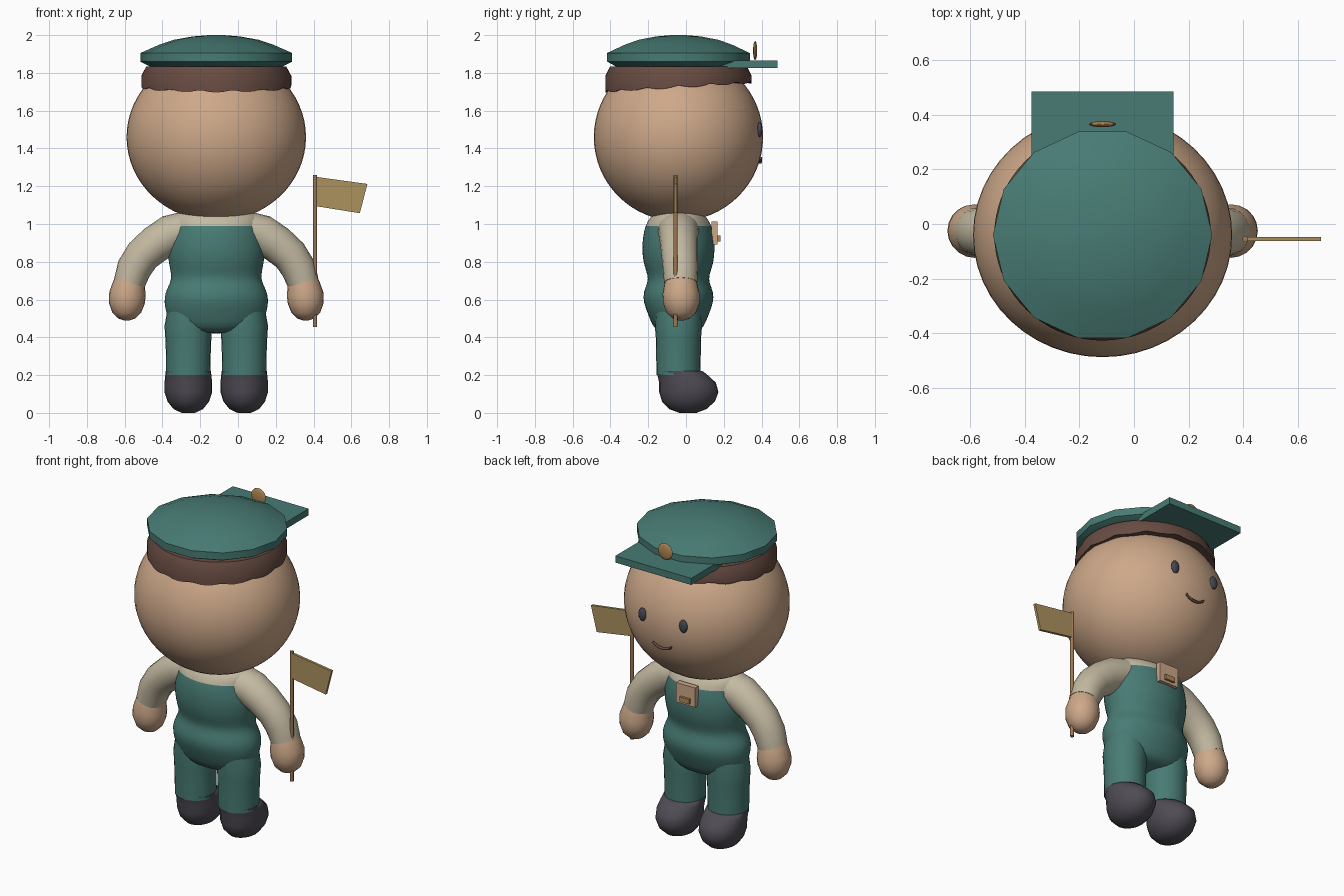
import bpy, bmesh, math
from mathutils import Vector, Matrix

if "Cube" in bpy.data.objects:
    bpy.data.objects.remove(bpy.data.objects["Cube"])

CX, CY = -0.115, -0.04   # body axis


def mat(name, rgb):
    m = bpy.data.materials.new(name)
    lin = [((c / 255 + 0.055) / 1.055) ** 2.4 for c in rgb]
    m.diffuse_color = (*lin, 1)
    m.use_nodes = True
    m.node_tree.nodes["Principled BSDF"].inputs["Base Color"].default_value = m.diffuse_color
    return m


TEAL = mat("teal cloth", (72, 123, 116))
SKIN = mat("skin", (205, 168, 137))
CREAM = mat("cream shirt", (196, 186, 162))
BROWN = mat("brown hair", (104, 76, 66))
DARK = mat("dark boots", (79, 76, 84))
EYE = mat("dark grey eye", (68, 72, 82))
FLAG = mat("mustard flag", (172, 146, 95))
GOLD = mat("bronze", (178, 138, 85))
WOOD = mat("wood", (160, 122, 86))


def finish(name, bm, mats, angle=40, subsurf=0):
    bmesh.ops.recalc_face_normals(bm, faces=bm.faces)
    me = bpy.data.meshes.new(name)
    bm.to_mesh(me)
    bm.free()
    ob = bpy.data.objects.new(name, me)
    bpy.context.collection.objects.link(ob)
    for m in mats:
        me.materials.append(m)
    if subsurf:
        ob.modifiers.new("smooth", 'SUBSURF').levels = subsurf
        ob.modifiers["smooth"].render_levels = subsurf
    bpy.ops.object.select_all(action='DESELECT')
    ob.select_set(True)
    bpy.context.view_layer.objects.active = ob
    if angle:
        bpy.ops.object.shade_smooth_by_angle(angle=math.radians(angle))
    return ob


def skin_rings(rings):
    """Bridge equal rings of points into a closed skin."""
    bm = bmesh.new()
    vs = [[bm.verts.new(p) for p in r] for r in rings]
    n = len(vs[0])
    for a, b in zip(vs, vs[1:]):
        for i in range(n):
            j = (i + 1) % n
            bm.faces.new((a[i], a[j], b[j], b[i]))
    bm.faces.new(vs[0][::-1])
    bm.faces.new(vs[-1])
    return bm


def ring(z, cx, cy, rx, ry, n=24):
    return [(cx + rx * math.cos(2 * math.pi * i / n),
             cy + ry * math.sin(2 * math.pi * i / n), z) for i in range(n)]


def tube(path, n=20):
    """Skin along a path of (point, radius in the xz plane, radius in y)."""
    rings = []
    pts = [Vector(p[0]) for p in path]
    for k, (p, r, ry) in enumerate(path):
        d = (pts[min(k + 1, len(pts) - 1)] - pts[max(k - 1, 0)]).normalized()
        side = Vector((0, 1, 0)).cross(d).normalized()
        rings.append([pts[k] + side * r * math.cos(t) + Vector((0, ry * math.sin(t), 0))
                      for t in (2 * math.pi * i / n for i in range(n))])
    return skin_rings(rings)


def ball(name, c, r, m, u=32, v=20, angle=60):
    bm = bmesh.new()
    bmesh.ops.create_uvsphere(bm, u_segments=u, v_segments=v, radius=1,
                              matrix=Matrix.Translation(c) @ Matrix.Diagonal((*r, 1)))
    return finish(name, bm, [m], angle)


def box(name, lo, hi, m):
    bm = bmesh.new()
    lo, hi = Vector(lo), Vector(hi)
    bmesh.ops.create_cube(bm, size=1, matrix=Matrix.Translation((lo + hi) / 2)
                          @ Matrix.Diagonal((*(hi - lo), 1)))
    return finish(name, bm, [m], 0)


def head_y(dx, z):
    return CY + 0.448 * math.sqrt(1 - (dx / 0.475) ** 2 - ((z - 1.46) / 0.445) ** 2)


# Head
ball("head", (CX, CY, 1.46), (0.475, 0.448, 0.445), SKIN, 48, 32)

# Torso: overalls with the shirt showing above the bib
prof = [(0.42, 0.13, 0.09), (0.45, 0.235, 0.135), (0.52, 0.265, 0.16), (0.585, 0.278, 0.187),
        (0.64, 0.272, 0.187), (0.69, 0.243, 0.163), (0.73, 0.238, 0.162), (0.79, 0.252, 0.187),
        (0.87, 0.262, 0.194), (0.94, 0.25, 0.188), (0.99, 0.235, 0.176),
        (1.03, 0.24, 0.155), (1.08, 0.2, 0.11)]
bm = skin_rings([ring(z, CX, CY, rx, ry, 32) for z, rx, ry in prof])
for f in bm.faces:
    f.material_index = int(f.calc_center_median().z > 0.992)
finish("overalls", bm, [TEAL, CREAM], 80, 1)

for s, side in ((-1, "left"), (1, "right")):
    X = lambda dx: CX + s * dx
    # Trouser leg
    finish(side + "_leg", skin_rings([ring(z, X(0.148), CY, r, ry) for z, r, ry in (
        (0.2, 0.117, 0.116), (0.3, 0.118, 0.118), (0.4, 0.122, 0.12), (0.46, 0.126, 0.125),
        (0.55, 0.11, 0.12))]), [TEAL], 70)
    # Boot
    finish(side + "_boot", skin_rings([ring(z, X(0.148), cy, rx, ry) for z, cy, rx, ry in (
        (0, 0.01, 0.035, 0.045), (0.02, 0.01, 0.078, 0.098), (0.06, 0.013, 0.11, 0.14),
        (0.11, 0.015, 0.126, 0.157), (0.16, 0.008, 0.126, 0.15), (0.2, -0.018, 0.122, 0.133),
        (0.222, -0.035, 0.12, 0.121))]), [DARK], 70)
    # Sleeve
    finish(side + "_sleeve", tube([
        ((X(0.17), -0.04, 0.965), 0.1, 0.11), ((X(0.24), -0.04, 0.945), 0.105, 0.105),
        ((X(0.32), -0.037, 0.895), 0.1, 0.1), ((X(0.39), -0.034, 0.835), 0.095, 0.096),
        ((X(0.435), -0.03, 0.765), 0.092, 0.093), ((X(0.46), -0.028, 0.69), 0.084, 0.088)]),
        [CREAM], 70)
    # Hand
    finish(side + "_hand", tube([
        ((X(0.455), -0.028, 0.715), 0.078, 0.08), ((X(0.462), -0.027, 0.68), 0.086, 0.088),
        ((X(0.47), -0.026, 0.63), 0.097, 0.098), ((X(0.474), -0.025, 0.58), 0.095, 0.096),
        ((X(0.474), -0.025, 0.53), 0.076, 0.078), ((X(0.474), -0.025, 0.5), 0.045, 0.045),
        ((X(0.474), -0.025, 0.49), 0.015, 0.015)]), [SKIN], 70)
    # Eye
    ball(side + "_eye", (X(0.14), head_y(0.14, 1.5) + 0.004, 1.5), (0.027, 0.014, 0.04), EYE, 16, 10)

# Hair band with a scalloped lower edge, shorter over the face
n = 72


def hem(x, y, z):
    a = math.atan2(y - CY, x - CX)
    return (x, y, z + 0.024 * (1 + math.sin(a)) - 0.014 * abs(math.sin(7 * a)))


low = [hem(*p) for p in ring(1.71, CX, CY, 0.397, 0.386, n)]
inner = [hem(*p) for p in ring(1.715, CX, CY, 0.33, 0.32, n)]
finish("hair", skin_rings([inner, low, ring(1.785, CX, CY, 0.397, 0.387, n),
                           ring(1.835, CX, CY, 0.37, 0.362, n)]), [BROWN], 40)

# Cap crown, fourteen-sided
finish("cap_crown", skin_rings([ring(z, CX, CY, r, r * 0.965, 14) for z, r in (
    (1.828, 0.34), (1.86, 0.402), (1.905, 0.402), (1.948, 0.305), (1.975, 0.225),
    (1.993, 0.125), (2.0, 0.04))]), [TEAL], 50)

# Cap visor and badge
box("cap_visor", (CX - 0.26, 0.16, 1.825), (CX + 0.26, 0.485, 1.866), TEAL)
ball("cap_badge", (CX, 0.366, 1.918), (0.05, 0.011, 0.05), GOLD, 16, 12)

# Smiling mouth
mouth = []
for k in range(-4, 5):
    dx, z = k * 0.0155, 1.327 + 0.022 * (k / 4) ** 2
    mouth.append(Vector((CX + dx, head_y(dx, z) + 0.006, z)))
finish("mouth", skin_rings([[p + Vector((0, 0.008 * math.cos(t), 0.008 * math.sin(t)))
       for t in (i * math.pi / 4 for i in range(8))] for p in mouth]), [BROWN], 50)

# Chest tag with a small clasp
box("chest_tag", (CX - 0.065, 0.135, 0.892), (CX + 0.065, 0.168, 1.013), SKIN)
box("tag_clasp", (CX - 0.033, 0.165, 0.908), (CX + 0.033, 0.182, 0.938), GOLD)

# Flag pole and slanted flag
finish("flag_pole", skin_rings([ring(z, 0.408, -0.055, 0.011, 0.011, 10) for z in (0.455, 1.26)]),
       [WOOD], 50)
cloth = [(0.41, 1.25), (0.685, 1.212), (0.645, 1.057), (0.41, 1.095)]
finish("flag", skin_rings([[(x, y, z) for x, z in cloth] for y in (-0.063, -0.047)]), [FLAG], 0)
